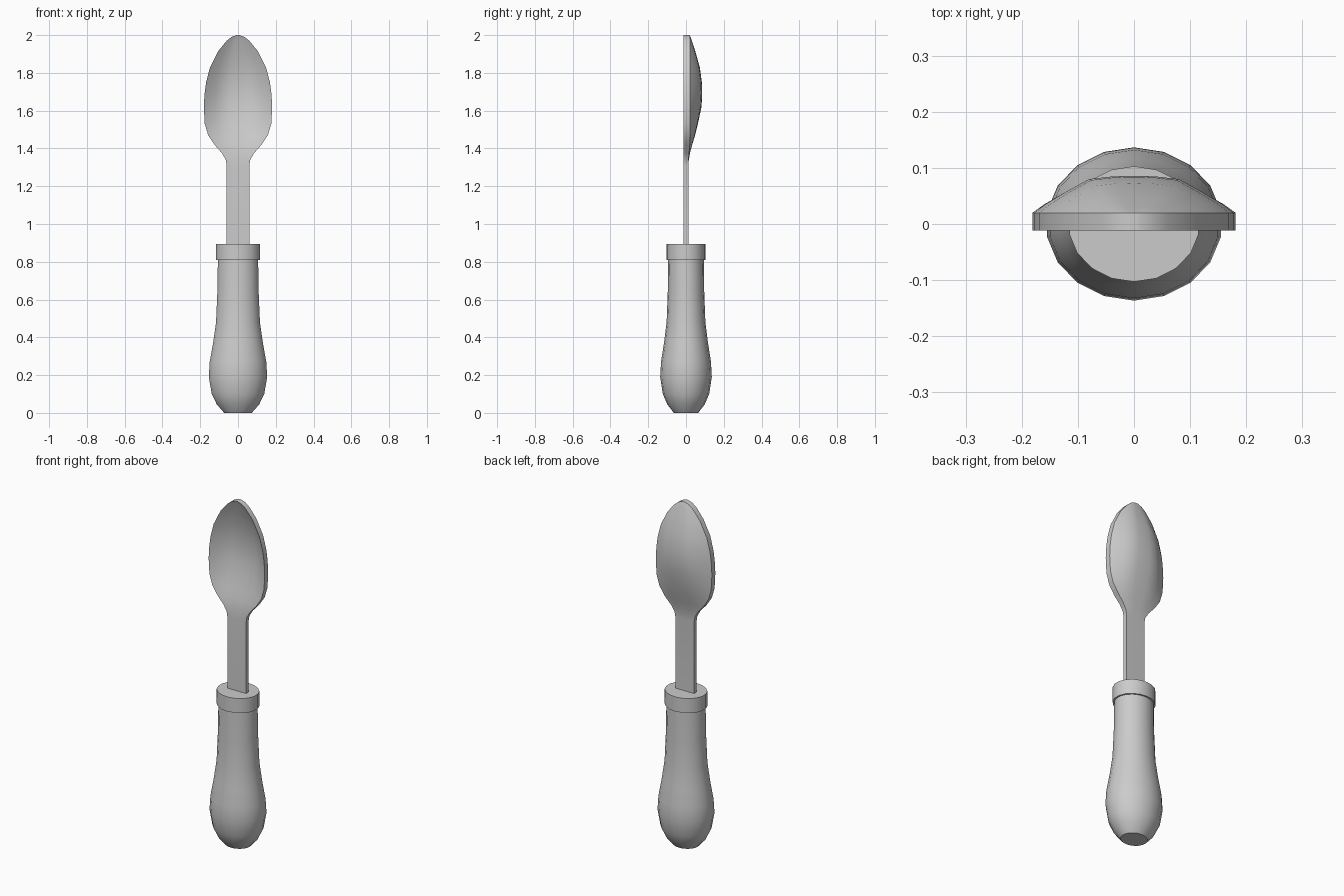
import bpy, bmesh, math

if "Cube" in bpy.data.objects:
    bpy.data.objects.remove(bpy.data.objects["Cube"], do_unlink=True)

grey = bpy.data.materials.new("plain grey")
grey.use_nodes = True
grey.diffuse_color = (0.6, 0.6, 0.6, 1)
grey.node_tree.nodes["Principled BSDF"].inputs["Base Color"].default_value = (0.6, 0.6, 0.6, 1)


def finish(bm, name):
    """Turn a bmesh into a smooth-by-angle object."""
    bmesh.ops.recalc_face_normals(bm, faces=bm.faces)
    mesh = bpy.data.meshes.new(name)
    bm.to_mesh(mesh)
    bm.free()
    mesh.materials.append(grey)
    obj = bpy.data.objects.new(name, mesh)
    bpy.context.collection.objects.link(obj)
    bpy.ops.object.select_all(action="DESELECT")
    obj.select_set(True)
    bpy.context.view_layer.objects.active = obj
    bpy.ops.object.shade_smooth_by_angle(angle=math.radians(40))


def oval_lathe(name, profile, squash, sides=18):
    """Closed oval solid from (z, radius) pairs, flattened in y."""
    bm = bmesh.new()
    rings = []
    for z, r in profile:
        angles = [math.tau * i / sides for i in range(sides)]
        rings.append([bm.verts.new((r * math.sin(a), r * squash * math.cos(a), z)) for a in angles])
    for low, high in zip(rings, rings[1:]):
        for i in range(sides):
            j = (i + 1) % sides
            bm.faces.new((low[i], low[j], high[j], high[i]))
    bm.faces.new(rings[0])
    bm.faces.new(rings[-1])
    finish(bm, name)


# Grip with rounded butt, and the collar on top of it
oval_lathe("handle", [(0, .074), (.045, .114), (.1, .141), (.19, .157), (.27, .152),
                      (.37, .134), (.48, .118), (.64, .111), (.82, .108)], .87)
oval_lathe("collar", [(.81, .117), (.895, .117)], .88)

# Shaft and bowl: rows of (z, half width, rim back y, bowl depth)
rows = [(.85, .06, .012, 0), (1.31, .06, .012, 0), (1.34, .065, .013, .002), (1.375, .085, .016, .005),
        (1.42, .125, .02, .013), (1.47, .158, .02, .028), (1.53, .176, .02, .043), (1.62, .181, .02, .062),
        (1.69, .177, .02, .066), (1.75, .169, .02, .064), (1.83, .148, .02, .053), (1.915, .105, .02, .029),
        (1.97, .06, .02, .011), (1.99, .035, .02, .004), (2, .008, .02, 0)]
# Cross-section as (share of half width, share of depth), mirrored about the middle
half = [(1, 0), (.88, .25), (.67, .59), (.45, .91), (.22, .98)]
section = [(-t, d) for t, d in half] + [(0, 1)] + half[::-1]

bm = bmesh.new()
front, back = [], []
for z, w, rim, depth in rows:
    front.append([bm.verts.new((t * w, -.012 + d * depth, z)) for t, d in section])
    back.append([bm.verts.new((t * w, rim + d * depth, z)) for t, d in section])
last = len(section) - 1
for r in range(len(rows) - 1):
    for grid in (front, back):
        for c in range(last):
            bm.faces.new((grid[r][c], grid[r][c + 1], grid[r + 1][c + 1], grid[r + 1][c]))
    for c in (0, last):
        bm.faces.new((front[r][c], front[r + 1][c], back[r + 1][c], back[r][c]))
for r in (0, -1):
    for c in range(last):
        bm.faces.new((front[r][c], front[r][c + 1], back[r][c + 1], back[r][c]))
finish(bm, "shaft_and_bowl")
